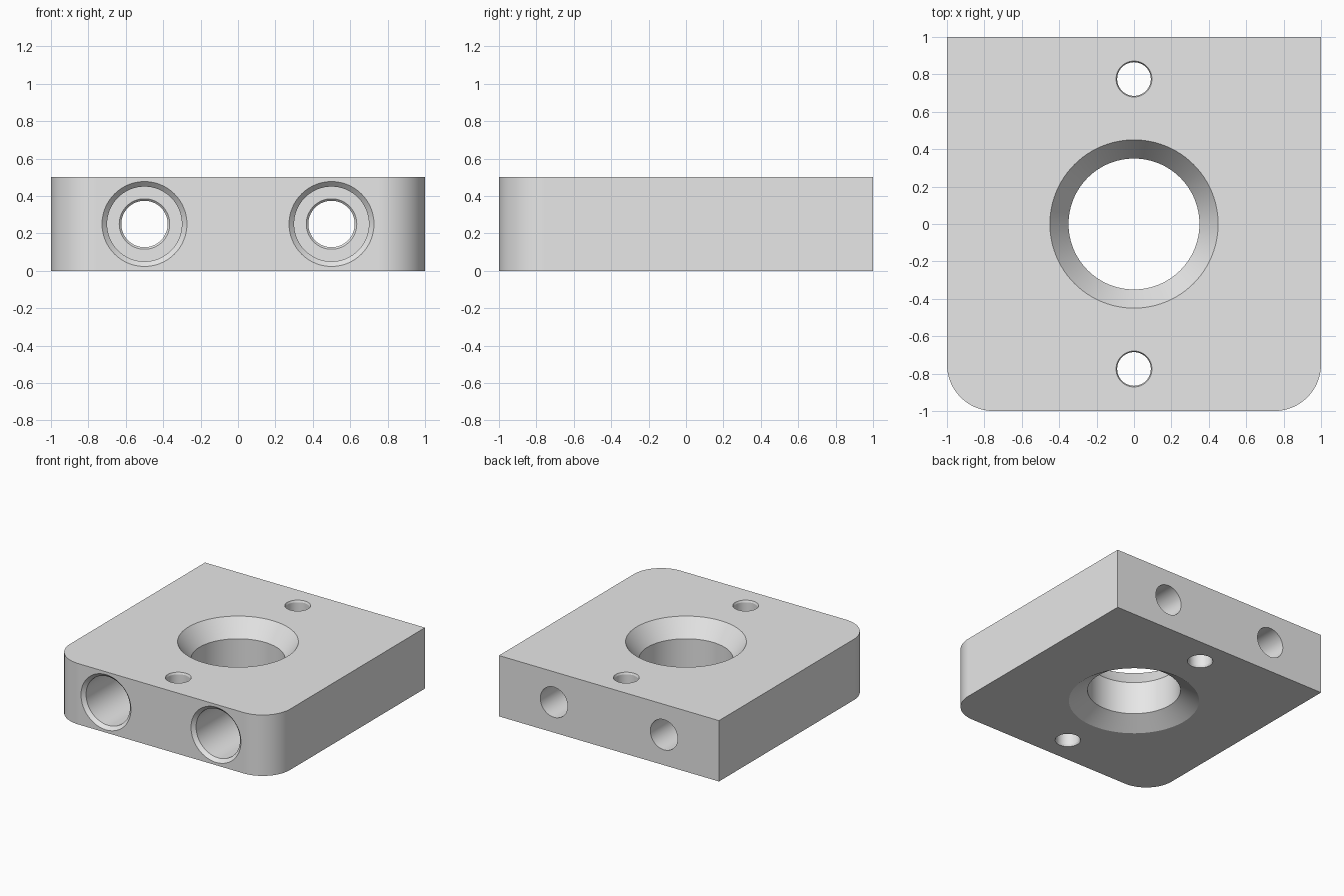
import bpy
import bmesh
from math import pi, cos, sin, radians
from mathutils import Matrix

default = bpy.data.objects.get("Cube")
if default:
    bpy.data.objects.remove(default, do_unlink=True)

HEIGHT = 0.5
MID = HEIGHT / 2
OVER = 0.1  # how far cutters reach past the block

grey = bpy.data.materials.new("plain_grey")
grey.use_nodes = True
colour = (0.8, 0.8, 0.8, 1)
grey.diffuse_color = colour
grey.node_tree.nodes["Principled BSDF"].inputs["Base Color"].default_value = colour


def add_object(name, bm):
    bmesh.ops.recalc_face_normals(bm, faces=bm.faces)
    mesh = bpy.data.meshes.new(name)
    bm.to_mesh(mesh)
    bm.free()
    mesh.materials.append(grey)
    obj = bpy.data.objects.new(name, mesh)
    bpy.context.collection.objects.link(obj)
    return obj


def lathe(name, profile, matrix, sides=96):
    """Solid of revolution about local z from (radius, z) points."""
    bm = bmesh.new()
    rings = []
    for r, z in profile:
        rings.append([bm.verts.new((r * cos(2 * pi * i / sides),
                                    r * sin(2 * pi * i / sides), z))
                      for i in range(sides)])
    for low, high in zip(rings, rings[1:]):
        for i in range(sides):
            j = (i + 1) % sides
            bm.faces.new((low[i], low[j], high[j], high[i]))
    bm.faces.new(rings[0][::-1])
    bm.faces.new(rings[-1])
    bm.transform(matrix)
    obj = add_object(name, bm)
    obj.hide_render = True
    return obj


# Block with rounded front vertical corners
bm = bmesh.new()
bmesh.ops.create_cube(bm, size=1, matrix=Matrix.Translation((0, 0, MID))
                      @ Matrix.Diagonal((2, 2, HEIGHT, 1)))
corners = [e for e in bm.edges if all(v.co.y < 0 for v in e.verts)
           and abs(e.verts[0].co.z - e.verts[1].co.z) > 0.1]
bmesh.ops.bevel(bm, geom=corners, offset=0.25, segments=24, profile=0.5,
                affect='EDGES')
block = add_object("mounting_block", bm)

# Central through hole, countersunk on both faces
cutters = [lathe("centre_hole_cutter",
                 [(0.49, -OVER), (0.49, 0), (0.35, 0.09), (0.35, 0.36),
                  (0.45, HEIGHT), (0.45, HEIGHT + OVER)], Matrix())]

# Small vertical holes with a fine edge break
for y in (-0.775, 0.775):
    cutters.append(lathe("small_hole_cutter",
                         [(0.096, -OVER), (0.096, 0), (0.09, 0.015),
                          (0.09, HEIGHT - 0.015), (0.096, HEIGHT),
                          (0.096, HEIGHT + OVER)],
                         Matrix.Translation((0, y, 0)), 48))

# Long counterbored holes running front to back
for x in (-0.5, 0.5):
    along_y = Matrix.Translation((x, -1, MID)) @ Matrix.Rotation(-pi / 2, 4, 'X')
    cutters.append(lathe("counterbore_cutter",
                         [(0.227, -OVER), (0.227, 0), (0.2, 0.027), (0.2, 0.6),
                          (0.135, 0.6), (0.124, 0.611), (0.124, 2 + OVER)],
                         along_y, 64))

# Cut the holes, then shade
bpy.ops.object.select_all(action='DESELECT')
block.select_set(True)
bpy.context.view_layer.objects.active = block
for cutter in cutters:
    cut = block.modifiers.new("hole", 'BOOLEAN')
    cut.operation = 'DIFFERENCE'
    cut.solver = 'EXACT'
    cut.object = cutter
    bpy.ops.object.modifier_apply(modifier=cut.name)
    bpy.data.objects.remove(cutter, do_unlink=True)

bpy.ops.object.shade_smooth_by_angle(angle=radians(15))
flatten = block.modifiers.new("flat_faces", 'WEIGHTED_NORMAL')
flatten.keep_sharp = True
